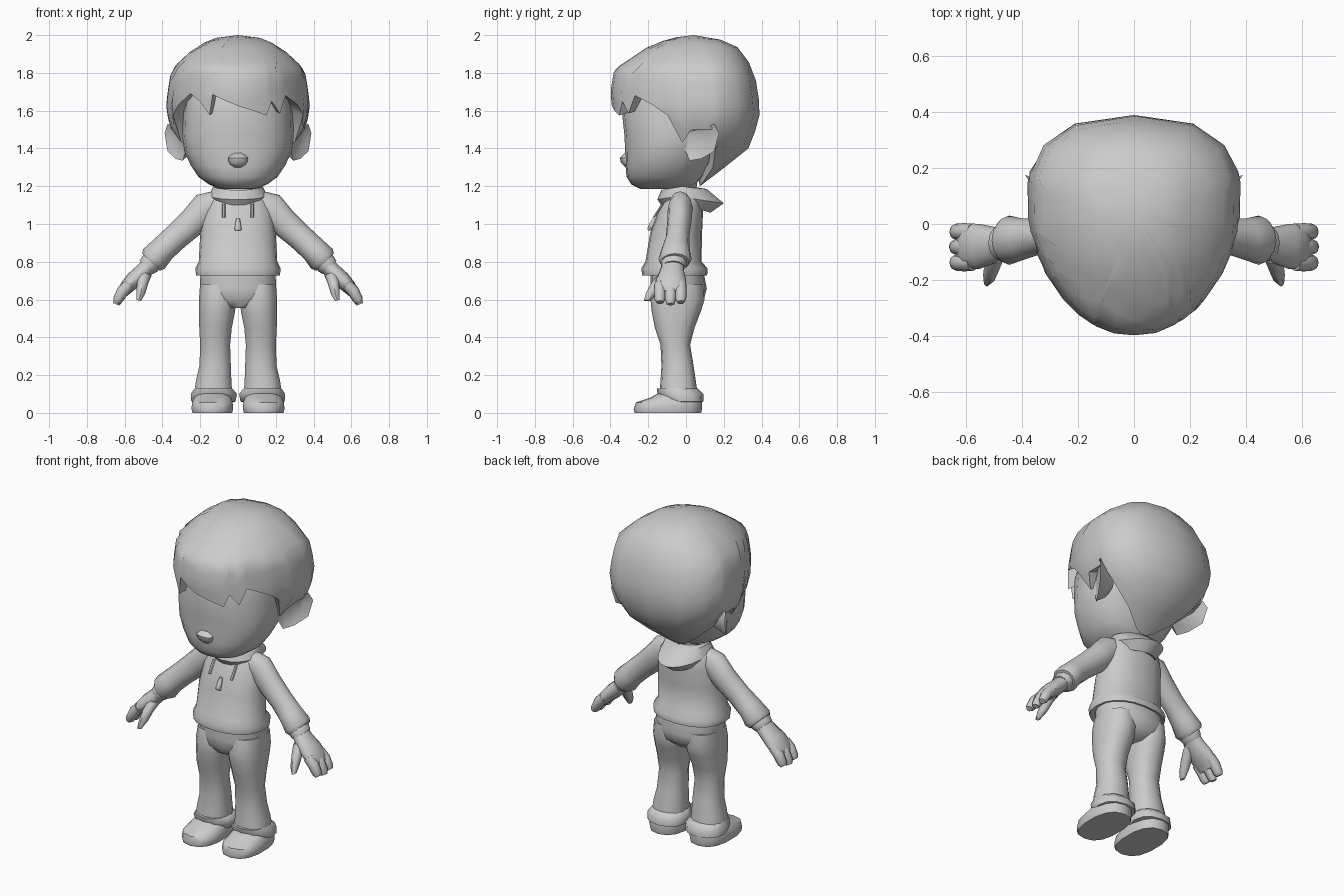
import bpy, bmesh, math
from mathutils import Vector

mat = bpy.data.materials.new("plain_grey")
mat.diffuse_color = (0.6, 0.6, 0.6, 1)


def make(name, verts, faces, mirror=False, angle=50):
    me = bpy.data.meshes.new(name)
    me.from_pydata([tuple(v) for v in verts], [], faces)
    bm = bmesh.new()
    bm.from_mesh(me)
    bmesh.ops.remove_doubles(bm, verts=bm.verts, dist=0.0005)
    bmesh.ops.recalc_face_normals(bm, faces=bm.faces)
    bm.to_mesh(me)
    bm.free()
    me.materials.append(mat)
    ob = bpy.data.objects.new(name, me)
    bpy.context.collection.objects.link(ob)
    bpy.ops.object.select_all(action='DESELECT')
    ob.select_set(True)
    bpy.context.view_layer.objects.active = ob
    bpy.ops.object.shade_smooth_by_angle(angle=math.radians(angle))
    if mirror:
        ob.modifiers.new("mirror", 'MIRROR').use_mirror_merge = False
    return ob


def skin(name, rings, caps=True, **kw):
    """Join closed rings of equal length into one surface."""
    n = len(rings[0])
    verts = [p for r in rings for p in r]
    faces = [(i*n + j, i*n + (j+1) % n, (i+1)*n + (j+1) % n, (i+1)*n + j)
             for i in range(len(rings) - 1) for j in range(n)]
    if caps:
        faces += [tuple(range(n)), tuple(range(len(verts) - n, len(verts)))]
    return make(name, verts, faces, **kw)


def power(v, e):
    return math.copysign(abs(v) ** e, v)


def stack(name, rows, n=16, e=0.88, **kw):
    """Upright form from rows of (z, front y, back y, half width, centre x)."""
    rings = []
    for z, yf, yb, hw, cx in rows:
        ts = [2 * math.pi * j / n for j in range(n)]
        rings.append([Vector((cx + hw * power(math.sin(t), e),
                              (yf + yb) / 2 - (yb - yf) / 2 * power(math.cos(t), e), z)) for t in ts])
    return skin(name, rings, **kw)


def tube(name, rows, n=10, **kw):
    """Limb from rows of (x, y, z, radius across, radius in y)."""
    pts = [Vector(r[:3]) for r in rows]
    rings = []
    for i, r in enumerate(rows):
        d = pts[min(i + 1, len(pts) - 1)] - pts[max(i - 1, 0)]
        d = Vector((d.x, 0, d.z)).normalized()
        across = Vector((-d.z, 0, d.x))
        rings.append([pts[i] + across * r[3] * math.cos(t) + Vector((0, r[4] * math.sin(t), 0))
                      for t in [2 * math.pi * j / n for j in range(n)]])
    return skin(name, rings, mirror=True, **kw)


# Head, nose and neck
stack("head", [(1.185, -.24, .02, .09, 0), (1.21, -.29, .05, .155, 0), (1.25, -.315, .09, .21, 0),
               (1.31, -.32, .12, .25, 0), (1.38, -.323, .16, .283, 0), (1.46, -.325, .2, .295, 0),
               (1.6, -.34, .25, .29, 0), (1.75, -.3, .25, .26, 0), (1.85, -.2, .2, .18, 0)], n=20)
stack("nose", [(1.30, -.32, -.28, .03, 0), (1.325, -.345, -.28, .05, 0),
               (1.35, -.35, -.28, .055, 0), (1.375, -.325, -.28, .03, 0)], n=10)
stack("neck", [(1.1, -.1, .06, .085, 0), (1.17, -.09, .055, .075, 0), (1.25, -.1, .06, .08, 0)], n=12)

# Hair: cap shaped by rows of (z, centre y, front length, back length, half width)
HAIR = [(1.19, 0, .1, .06, .07), (1.28, .03, .2, .15, .17), (1.4, .08, .38, .25, .29),
        (1.5, .1, .47, .27, .355), (1.6, .1, .49, .295, .385), (1.7, .1, .5, .28, .375),
        (1.82, .08, .46, .28, .355), (1.94, .05, .25, .22, .225), (1.985, .04, .12, .12, .12),
        (2.0, .04, 0, 0, 0)]


def hair_point(t, z):
    for a, b in zip(HAIR, HAIR[1:]):
        if z <= b[0] + 1e-6:
            k = (z - a[0]) / (b[0] - a[0])
            c, f, bk, hw = [a[i] + (b[i] - a[i]) * k for i in range(1, 5)]
            break
    e = 1 if math.cos(t) > 0 else 0.85
    return Vector((hw * power(math.sin(t), e),
                   c - (f if math.cos(t) > 0 else bk) * power(math.cos(t), e), z))


# Hairline as (angle from the front, lowest z): jagged fringe, sideburns, nape
SIDE = [(56, 1.63), (66, 1.575), (75, 1.43), (81, 1.5), (97, 1.5), (104, 1.42), (125, 1.3), (150, 1.22)]
FRINGE = [(-42, 1.69), (-32, 1.65), (-23, 1.575), (-21, 1.685), (-11, 1.655), (0, 1.625), (12, 1.6),
          (23, 1.575), (28, 1.65), (35, 1.585), (42, 1.68)]
line = [(-a, z) for a, z in reversed(SIDE)] + FRINGE + SIDE + [(180, 1.2)]
rings = [[], []]
for a, z in line:
    p = hair_point(math.radians(a), z)
    rings[0].append(Vector((p.x * .78, p.y * .78 + .01, z + .03)))
    out = 1.02 if abs(a) < 40 and z < 1.6 else 1
    rings[1].append(Vector((p.x * out, p.y * out, z)))
for f in (.12, .25, .36, .47, .58, .7, .82, .92, .97, 1):
    rings.append([hair_point(math.radians(a), z + (2 - z) * f) for a, z in line])
skin("hair", rings, caps=False, angle=60)

# Ears: flared cups
EAR = [(-.01, 1.40), (.02, 1.49), (.08, 1.505), (.15, 1.53), (.175, 1.48), (.15, 1.385), (.08, 1.345), (.02, 1.335)]


def ear_ring(s, x0, slope):
    return [Vector((x0 + slope * (.07 + (y - .07) * s), .07 + (y - .07) * s, 1.43 + (z - 1.43) * s)) for y, z in EAR]


skin("ear", [ear_ring(.6, .24, .1), ear_ring(.85, .265, .5), ear_ring(1, .28, .62), ear_ring(.65, .27, .55)], mirror=True)

# Hooded top
stack("sweater", [(.735, -.2, .08, .195, 0), (.728, -.232, .112, .222, 0), (.765, -.237, .115, .226, 0),
                  (.80, -.215, .082, .208, 0), (.95, -.19, .085, .2, 0), (1.06, -.15, .09, .185, 0),
                  (1.13, -.115, .085, .165, 0), (1.18, -.09, .065, .12, 0)], n=20)

# Hood: collar that widens into a folded pouch at the back
rings = [[] for _ in range(5)]
for j in range(20):
    t = 2 * math.pi * j / 20
    s, c = math.sin(t), math.cos(t)
    b = max(0, -c) ** .7
    for ring, (r, yb, z) in zip(rings, [(.085, .03, 1.13), (.1, .05, 1.195), (.13, .11, 1.2 - .015 * b),
                                        (.155 - .02 * b, .2, 1.15 - .04 * b), (.13 - .02 * b, .13, 1.12 - .06 * b)]):
        yf = r * .85
        ring.append(Vector((r * s, -.02 - c * yf if c > 0 else -.02 - c * (yb + .02), z - .02 * max(0, c))))
rings.append(rings[0])
skin("hood", rings, caps=False)

# Drawstrings and zip pull
tube("drawstring", [(.075, -.125, 1.105, .009, .008), (.075, -.17, 1.035, .009, .008)], n=6)
stack("zip_pull", [(.965, -.2, -.18, .017, 0), (.975, -.205, -.18, .018, 0), (1.0, -.195, -.165, .015, 0),
                   (1.03, -.175, -.15, .009, 0)], n=8)

# Sleeves and cuffs
tube("sleeve", [(.12, -.03, 1.1, .075, .06), (.17, -.03, 1.085, .085, .066), (.235, -.035, 1.015, .077, .064),
                (.33, -.045, .93, .07, .062), (.40, -.055, .865, .07, .075), (.445, -.058, .815, .077, .088),
                (.462, -.058, .798, .065, .075)], n=12)
tube("cuff", [(.43, -.06, .825, .05, .06), (.465, -.065, .79, .057, .07), (.485, -.068, .77, .05, .06)])

# Hands: palm, curled fingers and thumb
tube("palm", [(.455, -.065, .80, .042, .055), (.50, -.075, .75, .045, .065), (.55, -.08, .705, .045, .08),
              (.59, -.08, .665, .038, .082), (.61, -.08, .635, .028, .078)], n=12)
for i, y in enumerate((-.138, -.082, -.028)):
    tube("finger_%d" % (i + 1), [(.575, y, .68, .03, .03), (.61, y, .645, .032, .031), (.635, y, .60, .027, .029),
                                 (.645, y, .575 + .01 * abs(i - 1), .017, .02)], n=8)
tube("thumb", [(.49, -.10, .74, .035, .04), (.505, -.145, .69, .03, .038), (.515, -.18, .635, .024, .032),
               (.525, -.205, .595, .012, .018)], n=8)

# Trousers
stack("hips", [(.555, -.15, .04, .1, 0), (.60, -.185, .095, .185, 0), (.66, -.19, .11, .205, 0),
               (.76, -.185, .09, .2, 0)], n=18)
stack("trouser_leg", [(.68, -.17, .09, .095, .108), (.60, -.188, .098, .101, .108), (.54, -.182, .08, .098, .111),
                      (.45, -.165, .045, .088, .119), (.36, -.135, .022, .081, .121), (.25, -.13, .04, .085, .121),
                      (.17, -.135, .052, .096, .129), (.11, -.14, .06, .102, .131)], n=14, mirror=True)

# Shoes with a flared ankle collar
stack("ankle_collar", [(.13, -.155, .06, .1, .13), (.10, -.15, .092, .122, .128), (.06, -.12, .092, .117, .13),
                       (.055, -.1, .07, .1, .13)], n=12, mirror=True)
stack("shoe", [(0, -.272, .08, .107, .136), (.02, -.277, .085, .112, .136), (.055, -.265, .085, .11, .136),
               (.08, -.19, .08, .1, .134), (.115, -.13, .06, .08, .13)], n=14, mirror=True, e=.8)
